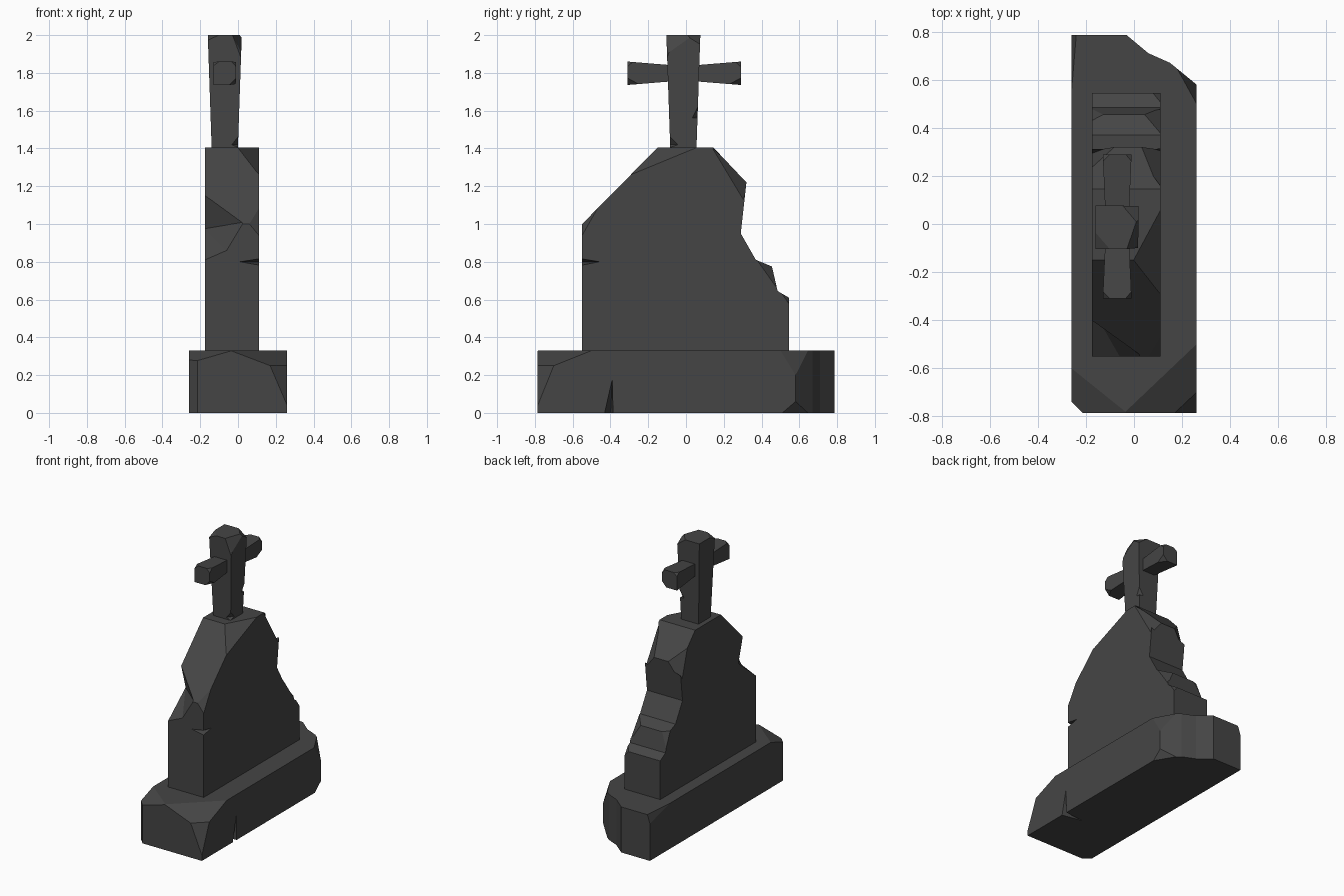
import bpy, bmesh
from mathutils import Vector

if "Cube" in bpy.data.objects:
    bpy.data.objects.remove(bpy.data.objects["Cube"])

stone = bpy.data.materials.new("dark grey stone")
stone.diffuse_color = (0.06, 0.06, 0.06, 1)
stone.use_nodes = True
stone.node_tree.nodes["Principled BSDF"].inputs["Base Color"].default_value = stone.diffuse_color


def to_object(name, bm):
    bmesh.ops.recalc_face_normals(bm, faces=bm.faces)
    me = bpy.data.meshes.new(name)
    bm.to_mesh(me)
    bm.free()
    me.materials.append(stone)
    ob = bpy.data.objects.new(name, me)
    bpy.context.collection.objects.link(ob)
    return ob


def prism(outline, lift):
    """Extrude a flat outline along the lift vector."""
    bm = bmesh.new()
    face = bm.faces.new([bm.verts.new(p) for p in outline])
    ext = bmesh.ops.extrude_face_region(bm, geom=[face], use_keep_orig=True)
    bmesh.ops.translate(bm, vec=lift,
                        verts=[v for v in ext["geom"] if isinstance(v, bmesh.types.BMVert)])
    return bm


def hull(points):
    bm = bmesh.new()
    for p in points:
        bm.verts.new(p)
    res = bmesh.ops.convex_hull(bm, input=bm.verts)
    bmesh.ops.delete(bm, geom=[v for v in res["geom_interior"]
                               if isinstance(v, bmesh.types.BMVert)], context="VERTS")
    bmesh.ops.dissolve_limit(bm, angle_limit=0.01, verts=bm.verts, edges=bm.edges)
    return bm


def slice_off(bm, centre, cuts):
    """Flatten corners of a convex solid: each cut is a plane through three points."""
    for a, b, c in cuts:
        a, b, c = Vector(a), Vector(b), Vector(c)
        n = (b - a).cross(c - a).normalized()
        if n.dot(Vector(centre) - a) > 0:
            n = -n
        bmesh.ops.bisect_plane(bm, geom=bm.verts[:] + bm.edges[:] + bm.faces[:],
                               plane_co=a, plane_no=n, clear_outer=True, dist=1e-5)
        bmesh.ops.holes_fill(bm, edges=[e for e in bm.edges if e.is_boundary])


def chip(ob, points):
    """Carve the convex hull of the points out of an object."""
    cutter = to_object("cutter", hull(points))
    cutter.hide_render = True
    mod = ob.modifiers.new("chip", "BOOLEAN")
    mod.operation, mod.solver, mod.object = "DIFFERENCE", "EXACT", cutter
    dg = bpy.context.evaluated_depsgraph_get()
    me = bpy.data.meshes.new_from_object(ob.evaluated_get(dg))
    ob.modifiers.clear()
    ob.data = me
    bpy.data.objects.remove(cutter)


def corner_chip(ob, a, b, c, out):
    """Knock off a corner: triangle a, b, c pushed outwards."""
    tri = [Vector(p) for p in (a, b, c)]
    chip(ob, tri + [sum(tri, Vector()) / 3 + Vector(out)])


# plinth: broken slab with flattened corners and a crack at the foot
plan = [(-.26, .785), (-.03, .785), (.06, .71), (.15, .67), (.26, .58), (.26, -.785),
        (-.26, -.785)]
bm = prism([(x, y, 0) for x, y in plan], (0, 0, .33))
slice_off(bm, (0, 0, .15), [
    ((.17, -.785, .25), (.26, -.785, .04), (.26, -.70, .25)),
    ((.17, -.785, .25), (-.04, -.785, .33), (.26, -.5, .33)),
    ((-.26, -.74, .28), (-.03, -.785, .33), (-.26, -.6, .33)),
    ((-.26, -.74, .28), (-.26, -.74, 0), (-.215, -.785, 0)),
    ((.26, .5, .33), (.18, .645, .33), (.26, .58, .2)),
    ((.26, .58, .06), (.26, .51, 0), (.18, .645, 0)),
    ((-.24, .785, .33), (-.26, .55, .33), (-.26, .785, .27)),
])
plinth = to_object("plinth", bm)
chip(plinth, [(.27, -.435, -.01), (.27, -.385, -.01), (.27, -.39, .19), (.10, -.40, -.01)])

# headstone: stepped, broken profile
side = [(-.55, .33), (-.55, 1.0), (-.15, 1.405), (.145, 1.405), (.32, 1.22), (.29, .95),
        (.37, .81), (.455, .775), (.485, .645), (.545, .61), (.545, .33)]
head = to_object("headstone", prism([(-.175, y, z) for y, z in side], (.285, 0, 0)))
# large broken notch on the front left edge
A, B, C = (-.175, -.55, .81), (-.06, -.55, .86), (.03, -.55, 1.01)
D, E = (-.175, -.35, .975), (-.175, -.40, 1.15)
chip(head, [A, B, C, D, E, (-.3, -.7, 1.2)]
     + [(x - .1, y, z) for x, y, z in (A, D, E)]
     + [(x, y - .1, z) for x, y, z in (A, B, C)])
# thin crack on the front right edge
chip(head, [(.13, -.57, .822), (.13, -.57, .775), (0, -.56, .80), (.13, -.44, .80)])
# knocked-off corners
corner_chip(head, (.12, -.56, .91), (.12, -.44, 1.12), (.03, -.56, 1.02), (.06, -.06, .02))
corner_chip(head, (.12, -.30, 1.25), (.12, .10, 1.415), (-.02, -.16, 1.415), (.1, -.1, .12))
corner_chip(head, (.12, .12, 1.42), (.12, .30, 1.12), (.01, .34, 1.22), (.1, .1, .06))
corner_chip(head, (-.185, .22, 1.34), (-.185, .29, 1.10), (-.05, .34, 1.22), (-.1, .1, .02))
corner_chip(head, (.12, .36, .82), (.12, .48, .65), (.03, .46, .785), (.06, .06, .05))
corner_chip(head, (.12, .48, .66), (.12, .55, .56), (.06, .555, .615), (.06, .05, .05))
corner_chip(head, (-.185, .42, .80), (-.185, .48, .66), (-.11, .46, .78), (-.06, .06, .04))


# cross: tapered post and two flared arms
X, Y, Z = -.07, -.012, 1.798
post = hull([(X + sx * w, Y - .002 + sy * w, z) for z, w in ((1.39, .069), (2.0, .09))
             for sx in (-1, 1) for sy in (-1, 1)])
slice_off(post, (X, Y, 1.7), [
    ((.02, -.105, 1.89), (.02, .02, 1.985), (-.03, -.105, 2.0)),
    ((.02, .02, 1.985), (.02, .075, 1.95), (-.05, .08, 2.0)),
    ((-.165, -.105, 1.97), (-.10, -.105, 2.0), (-.165, -.03, 2.0)),
    ((.02, -.06, 2.0), (.02, -.105, 1.85), (-.03, -.105, 2.0)),
])
post = to_object("cross_post", post)
chip(post, [(.02, .02, 1.56), (.02, .08, 1.56), (.02, .08, 1.67), (-.05, .08, 1.57)])
chip(post, [(.02, -.10, 1.39), (.02, -.10, 1.50), (-.045, -.10, 1.42), (.01, -.03, 1.42)])

for name, s, end in (("cross_arm_front", -1, -.31), ("cross_arm_back", 1, .29)):
    arm = hull([(X + sx * w, y, Z + sz * h)
                for y, w, h in ((Y + s * .03, .048, .04), (end, .06, .062))
                for sx in (-1, 1) for sz in (-1, 1)])
    slice_off(arm, (X, (Y + end) / 2, Z), [
        ((X + .06, end, Z - .025), (X + .025, end, Z - .062), (X + .06, end - s * .07, Z - .06)),
        ((X + .06, end, Z + .035), (X + .035, end, Z + .062), (X + .06, end - s * .03, Z + .06)),
        ((X - .06, end, Z + .04), (X - .03, end, Z + .062), (X - .06, end - s * .03, Z + .06)),
    ])
    to_object(name, arm)
